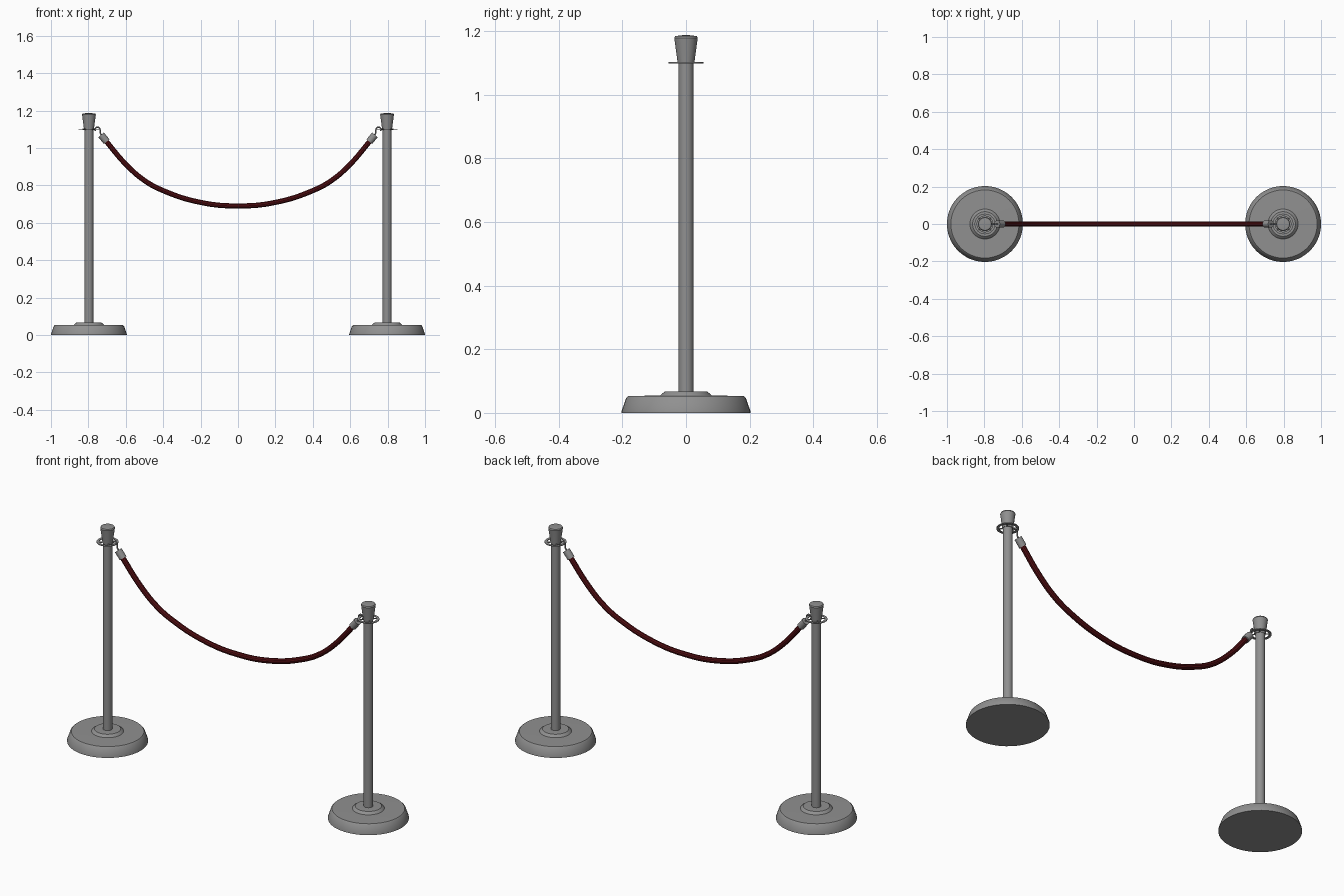
import bpy, bmesh, math
from mathutils import Vector

if "Cube" in bpy.data.objects:
    bpy.data.objects.remove(bpy.data.objects["Cube"])


def material(name, rgb):
    m = bpy.data.materials.new(name)
    m.diffuse_color = (*rgb, 1)
    m.use_nodes = True
    m.node_tree.nodes["Principled BSDF"].inputs["Base Color"].default_value = m.diffuse_color
    return m


METAL = material("grey metal", (0.28, 0.28, 0.28))
RED = material("dark red rope", (0.09, 0.005, 0.007))


def finish(ob, mat):
    ob.data.materials.clear()
    ob.data.materials.append(mat)
    bpy.ops.object.select_all(action='DESELECT')
    ob.select_set(True)
    bpy.context.view_layer.objects.active = ob
    bpy.ops.object.shade_smooth_by_angle(angle=math.radians(30))
    return ob


def lathe(name, profile, mat, closed=False, steps=48):
    """Spin an (r, z) profile about the z axis."""
    bm = bmesh.new()
    vs = [bm.verts.new((r, 0, z)) for r, z in profile]
    es = [bm.edges.new(p) for p in zip(vs, vs[1:])]
    if closed:
        es.append(bm.edges.new((vs[-1], vs[0])))
    bmesh.ops.spin(bm, geom=vs + es, cent=(0, 0, 0), axis=(0, 0, 1),
                   angle=2 * math.pi, steps=steps)
    bmesh.ops.remove_doubles(bm, verts=bm.verts, dist=1e-5)
    bmesh.ops.recalc_face_normals(bm, faces=bm.faces)
    me = bpy.data.meshes.new(name)
    bm.to_mesh(me)
    bm.free()
    ob = bpy.data.objects.new(name, me)
    bpy.context.collection.objects.link(ob)
    return finish(ob, mat)


def tube(name, points, radius, mat, res=6):
    """Round tube along a smooth path."""
    cu = bpy.data.curves.new(name, 'CURVE')
    cu.dimensions = '3D'
    cu.bevel_depth = radius
    cu.bevel_resolution = 3
    cu.resolution_u = res
    cu.use_fill_caps = True
    sp = cu.splines.new('BEZIER')
    sp.bezier_points.add(len(points) - 1)
    for bp, p in zip(sp.bezier_points, points):
        bp.co = p
        bp.handle_left_type = bp.handle_right_type = 'AUTO'
    ob = bpy.data.objects.new(name, cu)
    bpy.context.collection.objects.link(ob)
    bpy.ops.object.select_all(action='DESELECT')
    ob.select_set(True)
    bpy.context.view_layer.objects.active = ob
    bpy.ops.object.convert(target='MESH')
    return finish(bpy.context.view_layer.objects.active, mat)


POST_X = 0.797
for side, s in (("left", -1), ("right", 1)):
    # weighted base, collar, pole and flared cap
    parts = [
        lathe(side + "_base", [(0, 0), (0.203, 0), (0.203, 0.004), (0.188, 0.047),
                               (0.182, 0.053), (0, 0.056)], METAL),
        lathe(side + "_collar", [(0, 0.05), (0.082, 0.052), (0.078, 0.058), (0.066, 0.067),
                                 (0, 0.068)], METAL),
        lathe(side + "_pole", [(0, 0.06), (0.0237, 0.06), (0.0237, 1.105), (0, 1.105)],
              METAL, steps=32),
        lathe(side + "_cap", [(0, 1.098), (0.026, 1.098), (0.036, 1.172), (0.037, 1.178),
                              (0.034, 1.184), (0, 1.188)], METAL, steps=32),
        # flat ring the hooks hang on
        lathe(side + "_hook_ring", [(0.042, 1.098), (0.055, 1.098), (0.055, 1.102),
                                    (0.042, 1.102)], METAL, closed=True),
    ]
    for p in parts:
        p.location.x = s * POST_X
    # spokes joining ring and pole
    for i in range(4):
        a = math.pi / 4 + i * math.pi / 2
        d = Vector((math.cos(a), math.sin(a), 0))
        c = Vector((s * POST_X, 0, 1.1))
        tube(side + "_ring_spoke", [c + d * 0.02, c + d * 0.046], 0.003, METAL, 1)
    # ferrule on the rope end
    bpy.ops.mesh.primitive_cylinder_add(vertices=24, radius=0.0195, depth=0.047)
    fer = bpy.context.object
    fer.name = side + "_ferrule"
    axis = Vector((s * 0.64, 0, 0.77)).normalized()
    fer.rotation_euler = axis.to_track_quat('Z', 'Y').to_euler()
    fer.location = (s * 0.717, 0, 1.052)
    finish(fer, METAL)
    # hook curling over the ring
    tube(side + "_hook", [(s * x, 0, z) for x, z in
                          ((0.728, 1.066), (0.737, 1.082), (0.738, 1.1), (0.747, 1.111),
                           (0.759, 1.109), (0.765, 1.1), (0.762, 1.09))], 0.004, METAL)

# sagging rope
half = [(0.708, 1.04), (0.6, 0.913), (0.5, 0.826), (0.4, 0.772), (0.2, 0.709)]
path = [(-x, z) for x, z in half] + [(0, 0.69)] + half[::-1]
tube("rope", [(x, 0, z) for x, z in path], 0.0145, RED, 8)
